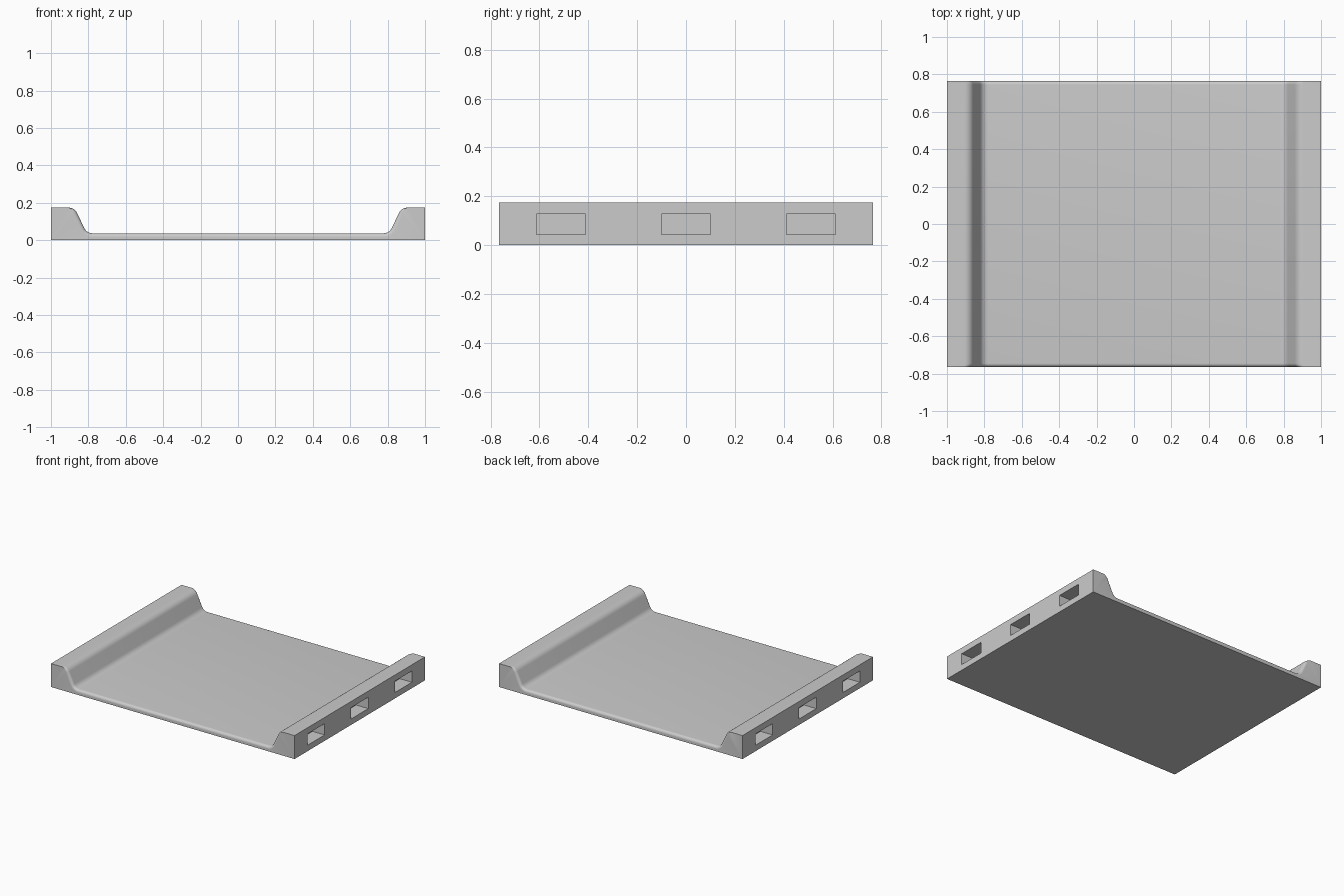
import bpy, bmesh
from math import sin, cos, tan, pi, radians
from mathutils import Vector, Matrix

if "Cube" in bpy.data.objects:
    bpy.data.objects.remove(bpy.data.objects["Cube"])

HALF_Y, TOP, FLOOR, LIP = 0.765, 0.174, 0.037, 0.02
STEPS = 8


def make_material(name, value):
    mat = bpy.data.materials.new(name)
    mat.use_nodes = True
    colour = (value, value, value, 1)
    mat.diffuse_color = colour
    mat.node_tree.nodes["Principled BSDF"].inputs["Base Color"].default_value = colour
    return mat


def make_object(name, bm):
    bmesh.ops.recalc_face_normals(bm, faces=bm.faces)
    mesh = bpy.data.meshes.new(name)
    bm.to_mesh(mesh)
    bm.free()
    obj = bpy.data.objects.new(name, mesh)
    bpy.context.collection.objects.link(obj)
    return obj


def rounded_corner(before, corner, after, reach):
    """Points of an arc that replaces a corner."""
    u, v = (before - corner).normalized(), (after - corner).normalized()
    half = u.angle(v) / 2
    radius = reach * tan(half)
    centre = corner + (u + v).normalized() * (radius / sin(half))
    a = (corner + u * reach - centre).normalized()
    b = (corner + v * reach - centre).normalized()
    spread = a.angle(b)
    points = []
    for i in range(STEPS + 1):
        t = i / STEPS * spread
        points.append(centre + (a * sin(spread - t) + b * sin(t)) * (radius / sin(spread)))
    return points


# Half cross-section: rail top, rounded shoulder, slope, rounded foot, floor
outer, shoulder = Vector((1, TOP)), Vector((0.874, TOP))
foot, middle = Vector((0.809, FLOOR)), Vector((0, FLOOR))
shoulder_arc = rounded_corner(outer, shoulder, foot, 0.032)
foot_arc = rounded_corner(shoulder, foot, middle, 0.03)
half = [outer] + shoulder_arc + foot_arc
weights = [0] + [i / STEPS for i in range(STEPS + 1)] + [1] * len(foot_arc)

# Inward normal of each profile point, used to round the front and back lips
normals = []
for i in range(len(half)):
    t = (half[min(i + 1, len(half) - 1)] - half[max(i - 1, 0)]).normalized()
    normals.append(Vector((-t.y, t.x)))
normals[-1] = Vector((0, -1))


def section(bm, y, inset):
    pts = [p + n * (inset * w) for p, n, w in zip(half, normals, weights)]
    right = [(1, 0)] + [(p.x, p.y) for p in pts]
    left = [(-x, z) for x, z in reversed(right)]
    return [bm.verts.new((x, y, z)) for x, z in right + left]


# Tray body lofted from front to back
bm = bmesh.new()
angles = [i / STEPS * pi / 2 for i in range(STEPS + 1)]
stations = [(HALF_Y - LIP + LIP * sin(a), LIP * (1 - cos(a))) for a in angles]
path = [(-y, d) for y, d in reversed(stations)] + stations
rings = [section(bm, y, d) for y, d in path]
for r1, r2 in zip(rings, rings[1:]):
    for i in range(len(r1)):
        j = (i + 1) % len(r1)
        bm.faces.new((r1[i], r1[j], r2[j], r2[i]))
bm.faces.new(rings[0])
bm.faces.new(rings[-1])
tray = make_object("tray", bm)

# Three rectangular pockets in the outside of each rail
bm = bmesh.new()
for side in (-1, 1):
    for y in (-0.512, 0, 0.512):
        place = Matrix.Translation((side, y, 0.086)) @ Matrix.Diagonal((0.2, 0.2, 0.084, 1))
        bmesh.ops.create_cube(bm, size=1, matrix=place)
cutter = make_object("pocket_cutter", bm)
cutter.hide_render = True

cut = tray.modifiers.new("pockets", 'BOOLEAN')
cut.operation, cut.solver, cut.object = 'DIFFERENCE', 'EXACT', cutter
bpy.ops.object.select_all(action='DESELECT')
bpy.context.view_layer.objects.active = tray
tray.select_set(True)
bpy.ops.object.modifier_apply(modifier=cut.name)
bpy.data.objects.remove(cutter)

tray.data.materials.clear()
tray.data.materials.append(make_material("light grey", 0.6))
bpy.ops.object.shade_smooth_by_angle(angle=radians(30))
